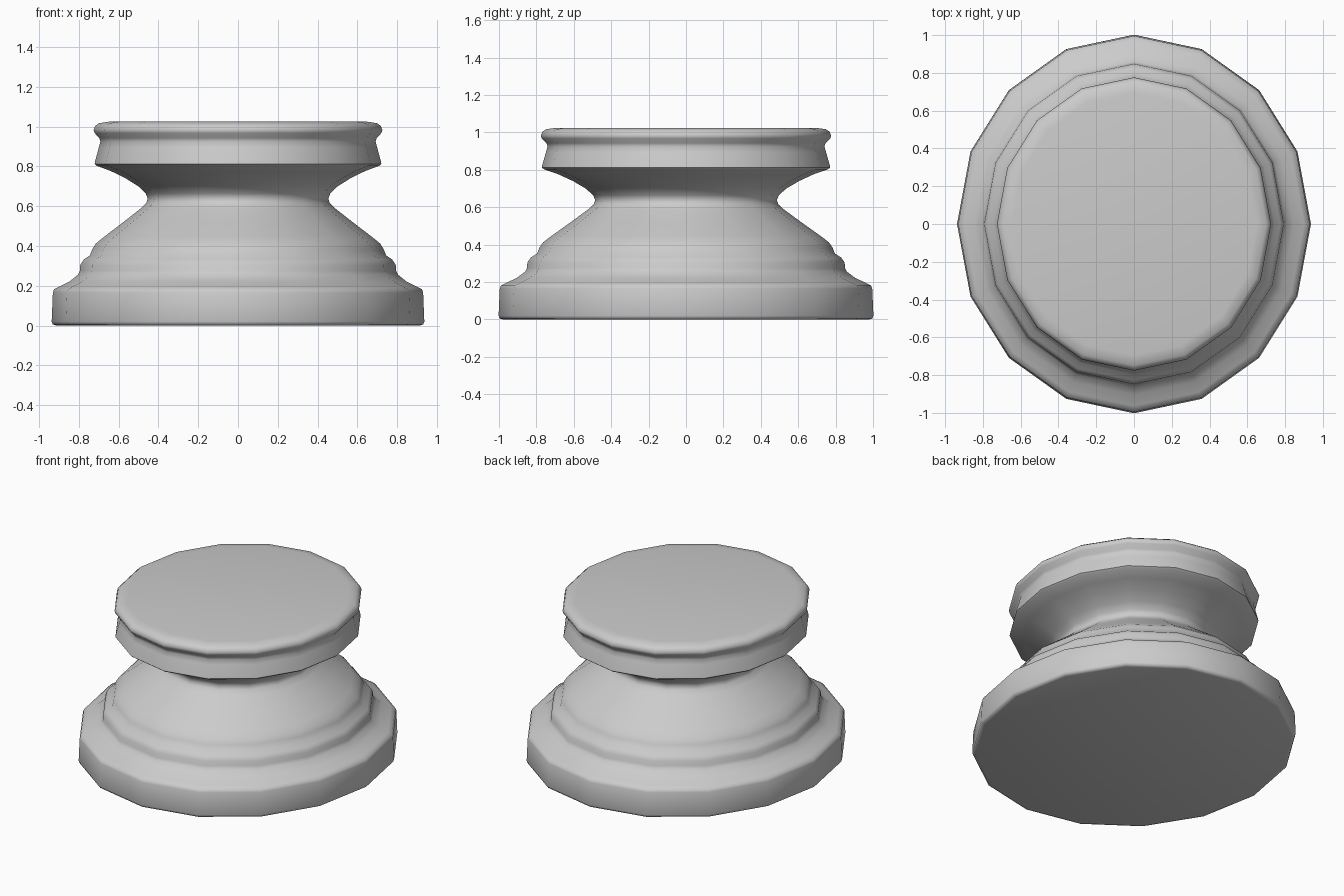
import bpy, bmesh
from math import cos, sin, tau

if "Cube" in bpy.data.objects:
    bpy.data.objects.remove(bpy.data.objects["Cube"])

SIDES = 16
HALF_X, HALF_Y = 0.935, 1.0   # slightly oval footprint

# half-profile: (half width along x, height)
PROFILE = [
    (0.915, 0.0), (0.932, 0.006), (0.937, 0.02),               # foot
    (0.931, 0.165), (0.925, 0.182), (0.90, 0.195),
    (0.845, 0.223), (0.805, 0.255), (0.795, 0.275),            # step moulding
    (0.793, 0.305), (0.775, 0.332), (0.745, 0.352),
    (0.732, 0.385), (0.715, 0.412), (0.675, 0.445),            # bell
    (0.57, 0.525), (0.49, 0.588), (0.462, 0.615),
    (0.454, 0.638), (0.464, 0.664), (0.50, 0.699),             # waist
    (0.565, 0.74), (0.64, 0.777), (0.71, 0.803),               # flare
    (0.721, 0.812), (0.718, 0.828), (0.700, 0.895),            # collar
    (0.692, 0.925), (0.698, 0.943), (0.721, 0.968),
    (0.726, 0.983), (0.718, 1.003), (0.70, 1.017), (0.65, 1.025),  # top lip
]


def lathe(name, profile):
    bm = bmesh.new()
    rings = []
    for x, z in profile:
        r = x / HALF_X
        rings.append([bm.verts.new((HALF_X * r * cos(tau * i / SIDES),
                                    HALF_Y * r * sin(tau * i / SIDES), z))
                      for i in range(SIDES)])
    for a, b in zip(rings, rings[1:]):
        for i in range(SIDES):
            j = (i + 1) % SIDES
            bm.faces.new((a[i], a[j], b[j], b[i]))
    # flat caps
    bm.faces.new(rings[0][::-1])
    bm.faces.new(rings[-1])
    bmesh.ops.recalc_face_normals(bm, faces=bm.faces[:])
    mesh = bpy.data.meshes.new(name)
    bm.to_mesh(mesh)
    bm.free()
    obj = bpy.data.objects.new(name, mesh)
    bpy.context.collection.objects.link(obj)
    return obj


# turned pedestal
base = lathe("turned_pedestal", PROFILE)
bpy.context.view_layer.objects.active = base
base.select_set(True)
bpy.ops.object.shade_smooth_by_angle(angle=1.0)
